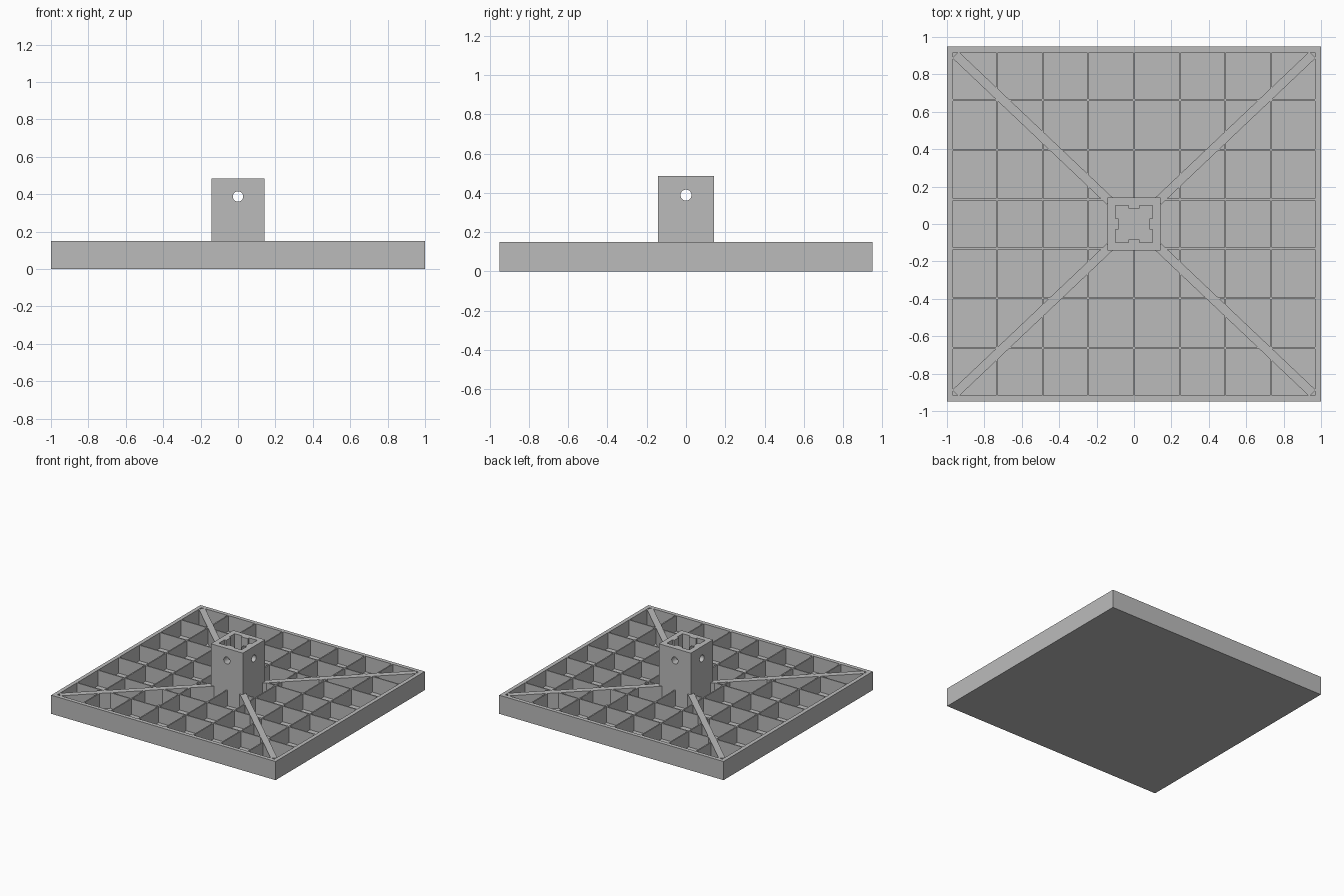
import bpy, bmesh, math

if "Cube" in bpy.data.objects:
    bpy.data.objects.remove(bpy.data.objects["Cube"])

grey = bpy.data.materials.new("plain_grey")
grey.use_nodes = True
GREY = (0.5, 0.5, 0.5, 1)
grey.diffuse_color = GREY
grey.node_tree.nodes["Principled BSDF"].inputs["Base Color"].default_value = GREY

HX, HY, TOP = 1.0, 0.95, 0.15      # tray half sizes and height
RIM, FLOOR = 0.045, 0.025          # rim width and floor thickness
POST, POST_TOP = 0.142, 0.485      # post half width and height
BORE = 0.1                         # post cavity half width
RIB = 0.01


def finish(bm, name):
    bmesh.ops.recalc_face_normals(bm, faces=bm.faces)
    mesh = bpy.data.meshes.new(name)
    bm.to_mesh(mesh)
    bm.free()
    mesh.materials.append(grey)
    ob = bpy.data.objects.new(name, mesh)
    bpy.context.collection.objects.link(ob)
    return ob


def add_box(name, x0, x1, y0, y1, z0, z1, turn=0):
    bm = bmesh.new()
    bmesh.ops.create_cube(bm, size=1)
    for v in bm.verts:
        v.co.x = x1 if v.co.x > 0 else x0
        v.co.y = y1 if v.co.y > 0 else y0
        v.co.z = z1 if v.co.z > 0 else z0
    ob = finish(bm, name)
    ob.rotation_euler.z = turn
    return ob


def cut(target, cutter):
    mod = target.modifiers.new(cutter.name, 'BOOLEAN')
    mod.operation = 'DIFFERENCE'
    mod.solver = 'EXACT'
    mod.object = cutter
    cutter.hide_render = True
    cutter.hide_set(True)
    cutter.display_type = 'WIRE'


# Tray: a slab with its top face inset and sunk to the floor
bm = bmesh.new()
bmesh.ops.create_cube(bm, size=1)
for v in bm.verts:
    v.co = (v.co.x * 2 * HX, v.co.y * 2 * HY, TOP if v.co.z > 0 else 0)
bm.normal_update()
top = max(bm.faces, key=lambda f: f.normal.z)
bmesh.ops.inset_region(bm, faces=[top], thickness=RIM)
pit = bmesh.ops.extrude_discrete_faces(bm, faces=[top])["faces"][0]
for v in pit.verts:
    v.co.z = FLOOR
finish(bm, "tray")

# Ribs: thin grid walls, the middle one split around the post
ix, iy, low = HX - RIM / 2, HY - RIM / 2, FLOOR - 0.015
h = RIB / 2
for x in (0.245, 0.488, 0.732):
    for s in (-1, 1):
        add_box("lengthwise_rib", s * x - h, s * x + h, -iy, iy, low, TOP)
for y in (0.131, 0.397, 0.663):
    for s in (-1, 1):
        add_box("crosswise_rib", -ix, ix, s * y - h, s * y + h, low, TOP)
mid = (POST + BORE) / 2
add_box("middle_rib_back", -h, h, mid, iy, low, TOP)
add_box("middle_rib_front", -h, h, -iy, -mid, low, TOP)

# Diagonal braces from the post corners to the rim corners
angle = math.atan2(HY - RIM, HX - RIM)
reach = math.hypot(HX - RIM, HY - RIM)
for turn in (angle, math.pi - angle, math.pi + angle, -angle):
    add_box("diagonal_brace", POST * 1.25, reach, -0.024, 0.024, low, TOP, turn)

# Post: hollow square socket with a tab inside each wall and cross holes
post = add_box("post", -POST, POST, -POST, POST, low, POST_TOP)

side = [(-BORE, -BORE), (-0.03, -BORE), (-0.03, -0.084), (0.03, -0.084), (0.03, -BORE)]
bm = bmesh.new()
ring = []
for k in range(4):
    c, s = round(math.cos(k * math.pi / 2)), round(math.sin(k * math.pi / 2))
    ring += [bm.verts.new((c * x - s * y, s * x + c * y, -0.1)) for x, y in side]
base = bm.faces.new(ring)
ext = bmesh.ops.extrude_face_region(bm, geom=[base])["geom"]
for v in ext:
    if isinstance(v, bmesh.types.BMVert):
        v.co.z = 0.7
cut(post, finish(bm, "cavity_cutter"))

for name, rot in (("front_hole_cutter", (math.pi / 2, 0, 0)),
                  ("side_hole_cutter", (0, math.pi / 2, 0))):
    bm = bmesh.new()
    bmesh.ops.create_cone(bm, cap_ends=True, segments=32,
                          radius1=0.028, radius2=0.028, depth=0.5)
    hole = finish(bm, name)
    hole.location.z = 0.388
    hole.rotation_euler = rot
    cut(post, hole)

# Apply the cuts and remove the cutters
bpy.context.view_layer.update()
done = bpy.data.meshes.new_from_object(
    post.evaluated_get(bpy.context.evaluated_depsgraph_get()))
cutters = [m.object for m in post.modifiers]
post.modifiers.clear()
post.data = done
for ob in cutters:
    bpy.data.objects.remove(ob)
